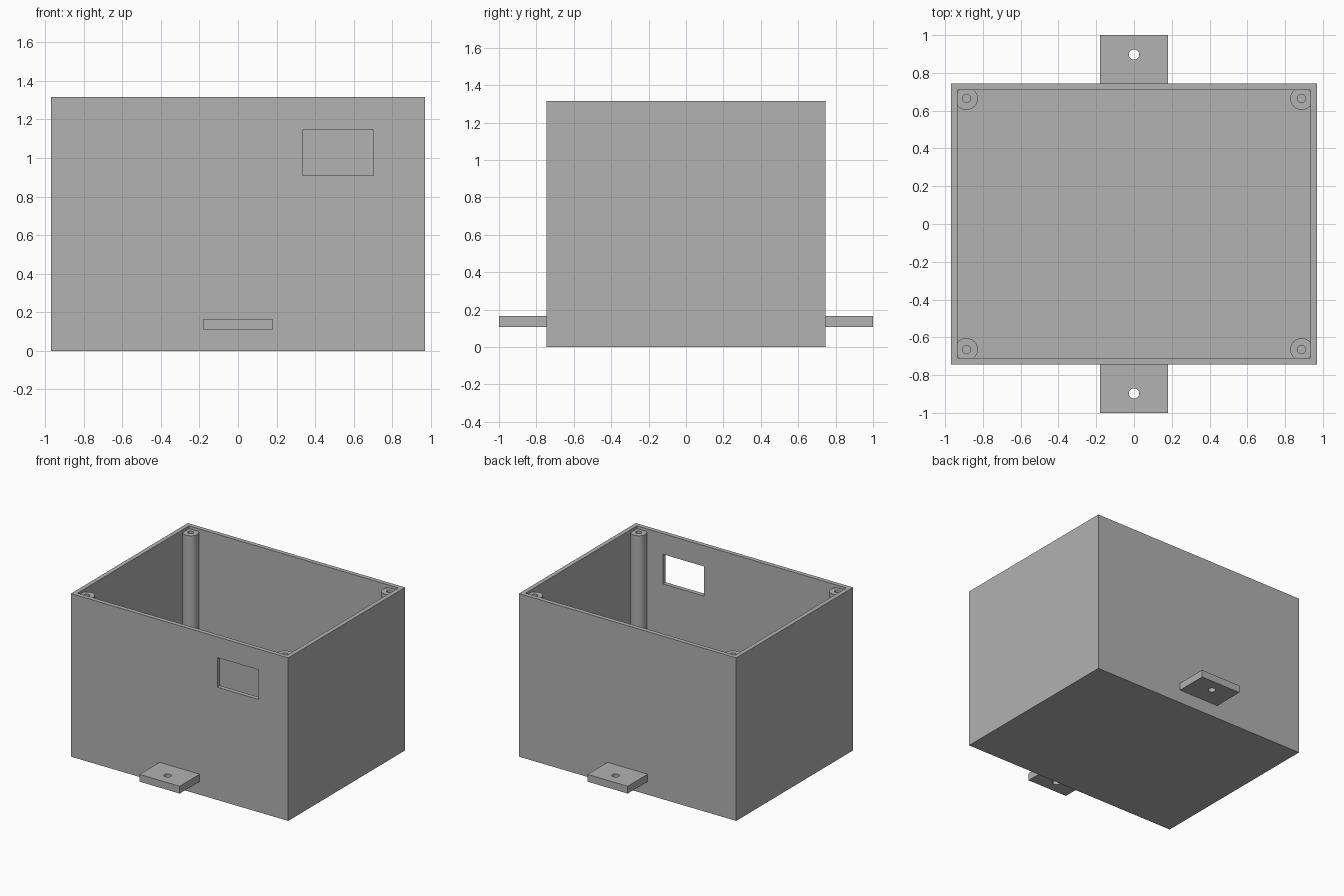
import bpy
from mathutils import Vector

if "Cube" in bpy.data.objects:
    bpy.data.objects.remove(bpy.data.objects["Cube"], do_unlink=True)

# Single flat grey
grey = bpy.data.materials.new("plain_grey")
grey.use_nodes = True
GREY = (0.445, 0.445, 0.445, 1)
grey.diffuse_color = GREY
grey.node_tree.nodes["Principled BSDF"].inputs["Base Color"].default_value = GREY


def finish(name):
    obj = bpy.context.object
    obj.name = name
    obj.data.materials.append(grey)
    return obj


def box(name, low, high):
    low, high = Vector(low), Vector(high)
    bpy.ops.mesh.primitive_cube_add(size=1, location=(low + high) / 2)
    obj = finish(name)
    obj.scale = high - low
    bpy.ops.object.transform_apply(location=False, rotation=False, scale=True)
    return obj


def cylinder(name, x, y, bottom, top, radius):
    bpy.ops.mesh.primitive_cylinder_add(
        vertices=48, radius=radius, depth=top - bottom,
        location=(x, y, (bottom + top) / 2))
    return finish(name)


def cut(obj, cutter):
    mod = obj.modifiers.new("cut", "BOOLEAN")
    mod.operation = "DIFFERENCE"
    mod.solver = "EXACT"
    mod.object = cutter
    bpy.ops.object.select_all(action="DESELECT")
    bpy.context.view_layer.objects.active = obj
    obj.select_set(True)
    bpy.ops.object.modifier_apply(modifier=mod.name)
    bpy.data.objects.remove(cutter, do_unlink=True)


def smooth(obj):
    bpy.ops.object.select_all(action="DESELECT")
    bpy.context.view_layer.objects.active = obj
    obj.select_set(True)
    bpy.ops.object.shade_smooth_by_angle()


HALF_X, HALF_Y, HEIGHT, WALL = 0.97, 0.745, 1.316, 0.035

# Open-topped case
case = box("case", (-HALF_X, -HALF_Y, 0), (HALF_X, HALF_Y, HEIGHT))
cut(case, box("cavity", (WALL - HALF_X, WALL - HALF_Y, WALL),
              (HALF_X - WALL, HALF_Y - WALL, HEIGHT + 0.2)))

# Rectangular opening in the front wall
cut(case, box("opening", (0.338, -HALF_Y - 0.1, 0.91),
              (0.703, -HALF_Y + 0.1, 1.149)))

# Corner screw posts, slightly below the rim and set into the walls
for x_side, x_name in ((-1, "right"), (1, "left")):
    for y_side, y_name in ((-1, "front"), (1, "back")):
        x, y = x_side * 0.887, y_side * 0.664
        post = cylinder(f"screw_post_{y_name}_{x_name}", x, y, 0.02, 1.294, 0.06)
        cut(post, cylinder("pilot_hole", x, y, 0.9, 1.4, 0.022))
        smooth(post)

# Mounting tabs with a bolt hole, front and back
for side, name in ((-1, "front"), (1, "back")):
    near, far = sorted((side * (HALF_Y - 0.01), side * 1.0))
    tab = box(f"mounting_tab_{name}", (-0.18, near, 0.107), (0.18, far, 0.166))
    cut(tab, cylinder("bolt_hole", 0, side * 0.897, 0, 0.3, 0.027))
    smooth(tab)
